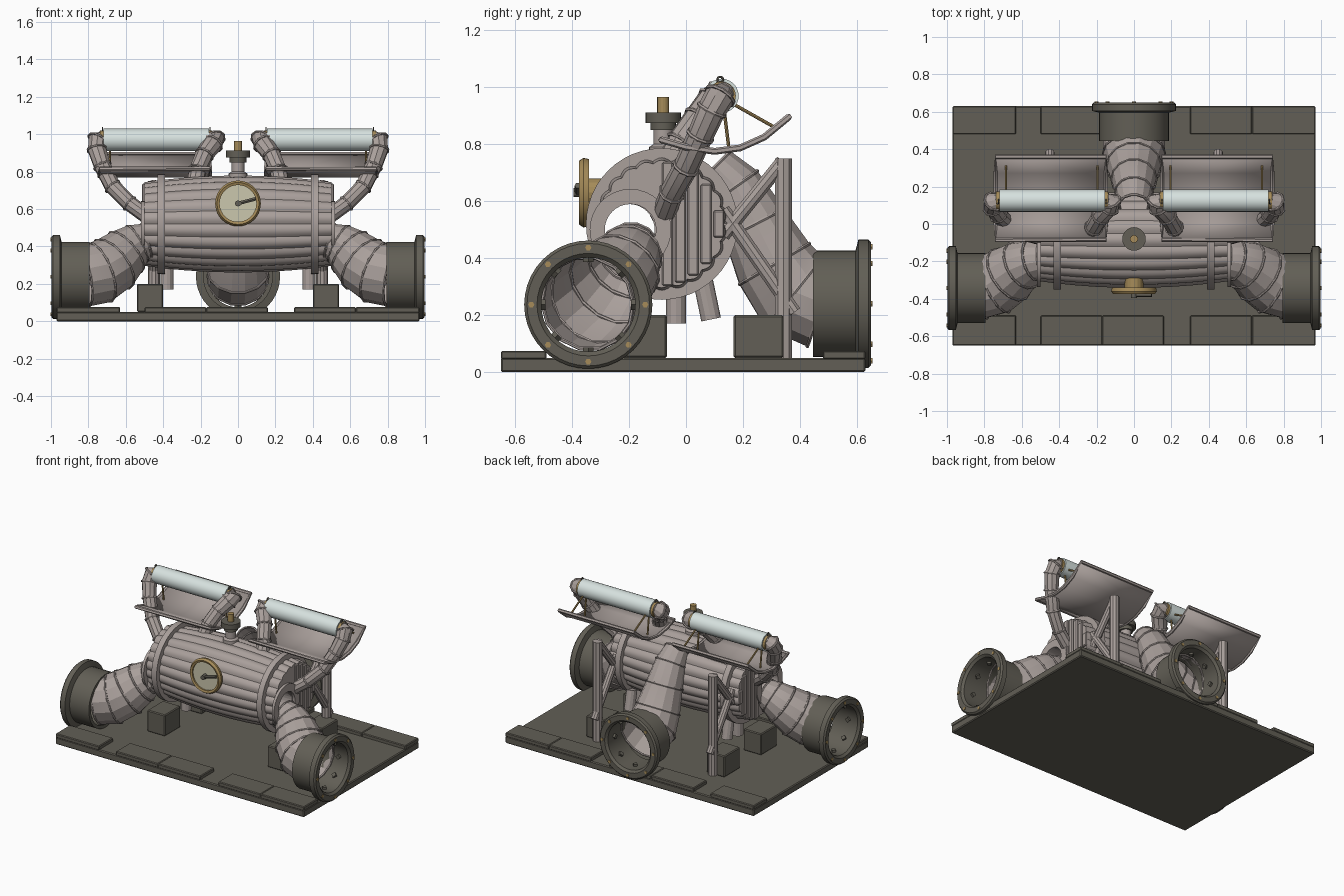
import bpy, bmesh, math
from mathutils import Vector, Matrix

cube = bpy.data.objects.get("Cube")
if cube:
    bpy.data.objects.remove(cube, do_unlink=True)


def material(name, rgb):
    m = bpy.data.materials.new(name)
    m.use_nodes = True
    m.diffuse_color = (*rgb, 1)
    m.node_tree.nodes["Principled BSDF"].inputs["Base Color"].default_value = (*rgb, 1)
    return m


STEEL = material("warm_grey_metal", (0.40, 0.35, 0.33))
DARK = material("dark_iron", (0.122, 0.114, 0.092))
GOLD = material("brass", (0.38, 0.26, 0.10))
GLASS = material("pale_glass", (0.68, 0.76, 0.74))
CREAM = material("cream_dial", (0.60, 0.57, 0.42))
made = []


def finish(name, bm, mat):
    bmesh.ops.recalc_face_normals(bm, faces=bm.faces)
    mesh = bpy.data.meshes.new(name)
    bm.to_mesh(mesh)
    bm.free()
    mesh.materials.append(mat)
    ob = bpy.data.objects.new(name, mesh)
    bpy.context.scene.collection.objects.link(ob)
    made.append(ob)
    return ob


def box(name, lo, hi, mat, bevel=0.0, turn=None):
    """Box between two corners, optionally turned about its centre."""
    lo, hi = Vector(lo), Vector(hi)
    bm = bmesh.new()
    bmesh.ops.create_cube(bm, size=1)
    size = [abs(v) for v in hi - lo]
    bmesh.ops.scale(bm, vec=size, verts=bm.verts)
    if bevel:
        bmesh.ops.bevel(bm, geom=bm.edges[:], offset=bevel, segments=1, affect='EDGES')
    if turn:
        bmesh.ops.transform(bm, matrix=turn, verts=bm.verts)
    bmesh.ops.translate(bm, vec=(lo + hi) / 2, verts=bm.verts)
    return finish(name, bm, mat)


def skin(bm, rings, wrap=False):
    n = len(rings[0])
    for i in range(len(rings) - (0 if wrap else 1)):
        a, b = rings[i], rings[(i + 1) % len(rings)]
        for j in range(n):
            k = (j + 1) % n
            bm.faces.new((a[j], a[k], b[k], b[j]))


def lathe(name, profile, loc, axis, mat, sides=32, closed=False, staves=0, ripple=0.0):
    """Turn (radius, height) points about an axis; staves add rounded boards."""
    bm = bmesh.new()
    rings = []
    for r, h in profile:
        ring = []
        for j in range(sides):
            a = math.tau * j / sides
            q = r + (ripple * abs(math.sin(staves * a / 2)) if r else 0)
            ring.append(bm.verts.new((q * math.cos(a), q * math.sin(a), h)))
        rings.append(ring)
    skin(bm, rings, closed)
    bmesh.ops.remove_doubles(bm, verts=bm.verts, dist=1e-5)
    rot = Vector(axis).to_track_quat('Z', 'Y').to_matrix().to_4x4()
    bmesh.ops.transform(bm, matrix=Matrix.Translation(loc) @ rot, verts=bm.verts)
    return finish(name, bm, mat)


def rod(name, a, b, r, mat, sides=12):
    a, b = Vector(a), Vector(b)
    h = (b - a).length
    return lathe(name, [(0, 0), (r, 0), (r, h), (0, h)], a, b - a, mat, sides)


def ring(name, loc, axis, r, t, mat, sides=24):
    prof = [(r + t * math.cos(math.tau * i / 6), t * math.sin(math.tau * i / 6)) for i in range(6)]
    return lathe(name, prof, loc, axis, mat, sides, closed=True)


def tube(name, path, radii, mat, sides=12, caps=True, loop=False):
    """Sweep a round section of changing radius along a path."""
    pts = [Vector(p) for p in path]
    if not isinstance(radii, (list, tuple)):
        radii = [radii] * len(pts)
    n = len(pts)
    bm = bmesh.new()
    rings, tangents, side = [], [], None
    for i, p in enumerate(pts):
        before = pts[(i - 1) % n] if loop else pts[max(i - 1, 0)]
        after = pts[(i + 1) % n] if loop else pts[min(i + 1, n - 1)]
        t = (after - before).normalized()
        if side is None:
            side = t.orthogonal()
        side = (side - t * side.dot(t)).normalized()
        up = t.cross(side)
        tangents.append(t)
        rings.append([bm.verts.new(p + radii[i] * (side * math.cos(a) + up * math.sin(a)))
                      for a in (math.tau * j / sides for j in range(sides))])
    skin(bm, rings, loop)
    if caps and not loop:
        bm.faces.new(rings[0])
        bm.faces.new(rings[-1])
    finish(name, bm, mat)
    return tangents


def ribbed_pipe(name, path, radii, sides, caps=True):
    tangents = tube(name, path, radii, STEEL, sides, caps)
    for p, t, r in zip(path, tangents, radii):
        ring(name + "_rib", p, t, r, 0.007, STEEL, sides)


def port(name, loc, axis):
    """Heavy round collar with a bolted flange, open through the middle."""
    prof = [(0.165, 0), (0.187, 0), (0.187, 0.15), (0.225, 0.16), (0.225, 0.195),
            (0.215, 0.205), (0.18, 0.205), (0.165, 0.19)]
    lathe(name + "_collar", prof, loc, axis, DARK, 40, closed=True)
    axis = Vector(axis)
    rot = axis.to_track_quat('Z', 'Y').to_matrix()
    for i in range(8):
        a = math.tau * i / 8
        out = rot @ Vector((math.cos(a), math.sin(a), 0))
        base = Vector(loc) + out * 0.2 + axis * 0.2
        rod(name + "_bolt", base, base + axis * 0.009, 0.011, GOLD, 6)
        lug = Vector(loc) + axis * 0.12
        rod(name + "_lug", lug + out * 0.15, lug + out * 0.17, 0.018, DARK, 4)


# Base plate and tread pads
box("base_plate", (-0.97, -0.65, 0), (0.97, 0.63, 0.05), DARK, 0.006)
for x0, x1 in ((-0.97, -0.63), (-0.5, -0.17), (-0.17, 0.16), (0.3, 0.63), (0.63, 0.97)):
    for y0, y1 in ((-0.65, -0.49), (0.48, 0.63)):
        box("floor_pad", (x0, y0, 0.045), (x1, y1, 0.075), DARK, 0.005)

# Barrel of rounded staves with an off-centre bore
BY, BZ = -0.085, 0.52
steps = [-0.5 + i / 10 for i in range(11)]
hull = [(0, -0.5)] + [(0.248 - 0.14 * x * x, x) for x in steps] + [(0, 0.5)]
barrel = lathe("barrel", hull, (0, BY, BZ), (1, 0, 0), STEEL, 132, staves=22, ripple=0.011)
cutter = rod("bore_cutter", (-0.7, -0.2, 0.5), (0.7, -0.2, 0.5), 0.09, STEEL, 32)
cutter.hide_render = True
mod = barrel.modifiers.new("bore", 'BOOLEAN')
mod.operation = 'DIFFERENCE'
mod.object = cutter
bpy.context.view_layer.objects.active = barrel
bpy.ops.object.modifier_apply(modifier=mod.name)
made.remove(cutter)
bpy.data.objects.remove(cutter, do_unlink=True)

# Pressure gauge
rod("gauge_stem", (0, -0.29, 0.63), (0, -0.345, 0.63), 0.05, GOLD, 16)
lathe("gauge_bezel", [(0.098, 0), (0.118, 0), (0.122, 0.02), (0.112, 0.035), (0.098, 0.03)],
      (0, -0.34, 0.63), (0, -1, 0), GOLD, 40, closed=True)
rod("gauge_dial", (0, -0.342, 0.63), (0, -0.36, 0.63), 0.1, CREAM, 40)
rod("gauge_hub", (0, -0.355, 0.63), (0, -0.395, 0.63), 0.016, DARK)
rod("gauge_needle", (0, -0.38, 0.63), (0.095, -0.38, 0.655), 0.011, DARK, 6)

# Filler valve on top
lathe("valve_neck", [(0, 0), (0.05, 0), (0.05, 0.06), (0.034, 0.07), (0.034, 0.15), (0, 0.15)],
      (0, -0.08, 0.73), (0, 0, 1), STEEL, 20)
rod("valve_seat", (0, -0.08, 0.85), (0, -0.08, 0.88), 0.045, DARK, 20)
rod("valve_cap", (0, -0.08, 0.875), (0, -0.08, 0.912), 0.063, DARK, 20)
rod("valve_stem", (0, -0.08, 0.91), (0, -0.08, 0.965), 0.021, GOLD, 16)

# Rear pipe and port
ribbed_pipe("rear_pipe", [(0, 0.1, 0.72), (0, 0.17, 0.65), (0, 0.24, 0.52), (0, 0.31, 0.38),
                          (0, 0.38, 0.28), (0, 0.48, 0.245)],
            [0.08, 0.1, 0.12, 0.145, 0.165, 0.168], 14, caps=False)
port("rear", (0, 0.445, 0.24), (0, 1, 0))

# Everything that repeats on both sides
for s in (1, -1):
    def at(*points):
        return [(s * x, y, z) for x, y, z in points]

    side = "left" if s > 0 else "right"
    axis = (s, 0, 0)

    # Hoops and end boards of the barrel
    lathe(side + "_hoop", [(0.22, -0.02), (0.266, -0.02), (0.266, 0.02), (0.22, 0.02)],
          (s * 0.41, BY, BZ), axis, STEEL, 48, closed=True)
    for i in range(5):
        y = -0.065 + 0.045 * i
        h = math.sqrt(0.22 ** 2 - (abs(y - BY) + 0.015) ** 2)
        box(side + "_end_board", (s * 0.495, y - 0.019, BZ - h), (s * 0.512, y + 0.019, BZ + h), STEEL, 0.005)
    lathe(side + "_bore_flange", [(0.09, 0), (0.143, 0), (0.143, 0.018), (0.09, 0.018)],
          (s * 0.5, -0.195, 0.5), axis, STEEL, 32, closed=True)

    # Curved side pipe and port
    ribbed_pipe(side + "_pipe", at((0.49, -0.19, 0.43), (0.54, -0.195, 0.415), (0.60, -0.22, 0.37),
                                   (0.67, -0.27, 0.305), (0.74, -0.32, 0.26), (0.83, -0.345, 0.242)),
                [0.095, 0.11, 0.135, 0.158, 0.168, 0.166], 14, caps=False)
    port(side, (s * 0.793, -0.343, 0.237), axis)

    # Footing blocks, short legs and rear supports
    for y in (-0.155, 0.255):
        box(side + "_block", (s * 0.40, y - 0.088, 0.05), (s * 0.54, y + 0.088, 0.2), DARK, 0.006)
    rod(side + "_front_leg", *at((0.38, -0.035, 0.32), (0.38, -0.035, 0.17)), 0.035, STEEL)
    rod(side + "_rear_leg", *at((0.38, 0.06, 0.32), (0.38, 0.088, 0.185)), 0.035, STEEL)
    rod(side + "_post", *at((0.45, 0.342, 0.05), (0.45, 0.342, 0.75)), 0.032, STEEL, 10)
    rod(side + "_upper_brace", *at((0.45, 0.34, 0.74), (0.45, 0.13, 0.48)), 0.026, STEEL, 10)
    rod(side + "_lower_brace", *at((0.45, 0.13, 0.57), (0.45, 0.38, 0.21)), 0.026, STEEL, 10)

    # Curved reflector tray with a rim
    arc = [(-0.085, 0.815), (0, 0.79), (0.1, 0.775), (0.19, 0.787), (0.275, 0.825), (0.36, 0.895)]
    bm = bmesh.new()
    rows = [[bm.verts.new((s * x, y, z)) for x in (0.15, 0.74)] for y, z in arc]
    for a, b in zip(rows, rows[1:]):
        bm.faces.new((a[0], a[1], b[1], b[0]))
    tray = finish(side + "_tray", bm, STEEL)
    thick = tray.modifiers.new("thickness", 'SOLIDIFY')
    thick.thickness = 0.012
    thick.offset = 0
    rim = at(*[(0.15, y, z) for y, z in arc], *[(0.74, y, z) for y, z in reversed(arc)])
    tube(side + "_tray_rim", rim, 0.012, STEEL, 6, loop=True)

    # Glass roller with brass ends, loops and stays
    rod(side + "_roller", *at((0.155, 0.125, 0.97), (0.72, 0.125, 0.97)), 0.06, GLASS, 24)
    for x in (0.15, 0.725):
        rod(side + "_roller_end", *at((x - 0.012, 0.125, 0.97), (x + 0.012, 0.125, 0.97)), 0.05, GOLD, 20)
        ring(side + "_loop", (s * x, 0.12, 1.027), (1, 0, 0), 0.01, 0.004, DARK, 10)
    for x in (0.195, 0.685):
        rod(side + "_long_stay", *at((x, 0.15, 0.95), (x, 0.31, 0.86)), 0.006, GOLD, 8)
        rod(side + "_short_stay", *at((x, 0.13, 0.95), (x, 0.15, 0.79)), 0.006, GOLD, 8)

    # Bent arms carrying the roller
    ribbed_pipe(side + "_outer_arm", at((0.47, -0.08, 0.55), (0.58, -0.05, 0.63), (0.67, 0.0, 0.72),
                                        (0.725, 0.05, 0.83), (0.755, 0.09, 0.92), (0.75, 0.12, 0.97), (0.725, 0.125, 0.975)),
                [0.042, 0.042, 0.044, 0.046, 0.05, 0.054, 0.04], 10)
    ribbed_pipe(side + "_inner_arm", at((0.23, -0.06, 0.73), (0.215, -0.02, 0.81), (0.18, 0.04, 0.89),
                                        (0.135, 0.09, 0.95), (0.125, 0.12, 0.97), (0.15, 0.125, 0.975)),
                [0.046, 0.046, 0.048, 0.054, 0.056, 0.04], 10)

# Smooth rounded surfaces while keeping facets and edges crisp
bpy.ops.object.select_all(action='DESELECT')
for ob in made:
    ob.select_set(True)
bpy.context.view_layer.objects.active = made[0]
bpy.ops.object.shade_smooth_by_angle(angle=math.radians(22))
